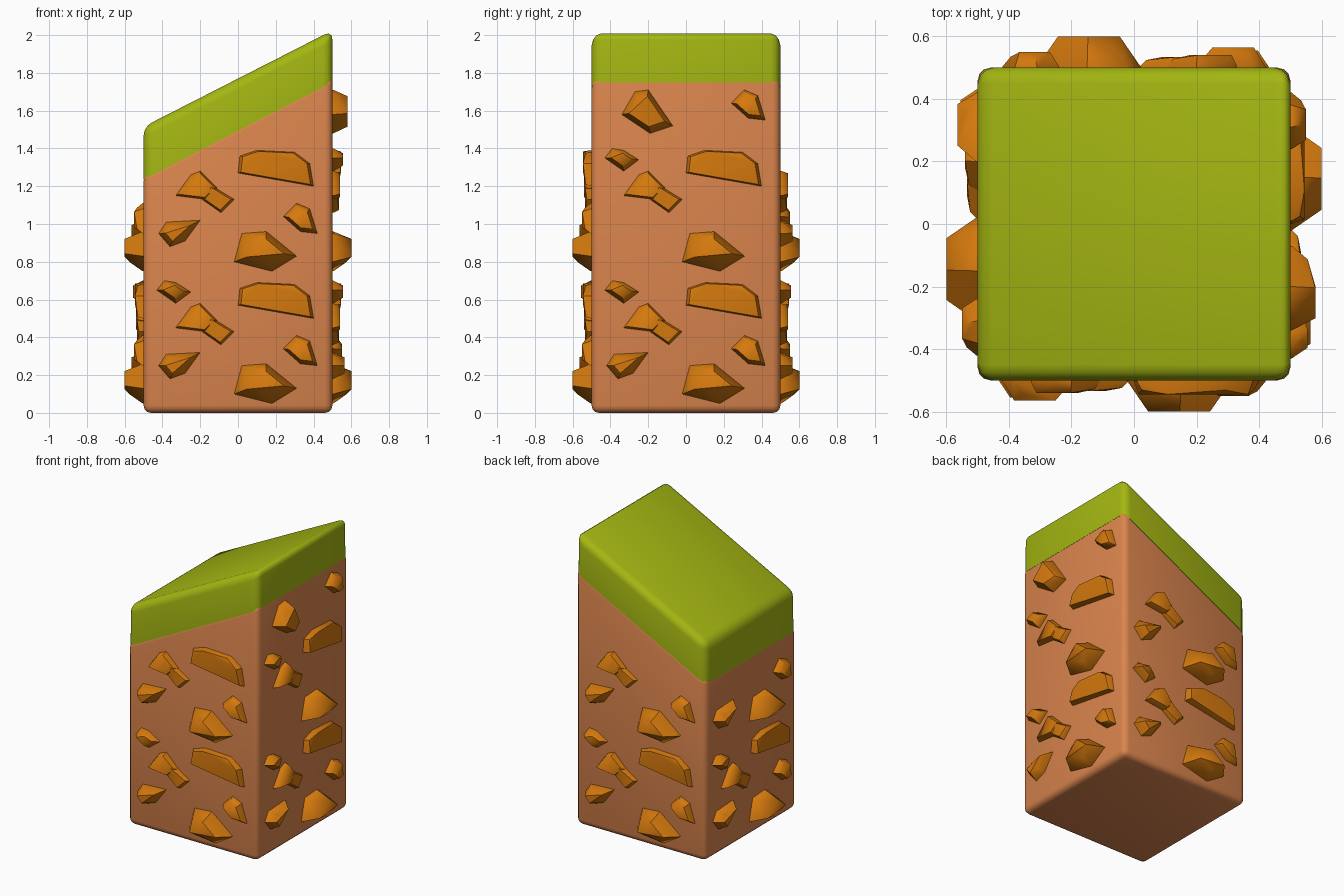
import bpy, bmesh, math
from mathutils import Matrix, Vector

if "Cube" in bpy.data.objects:
    bpy.data.objects.remove(bpy.data.objects["Cube"])


def material(name, rgb):
    m = bpy.data.materials.new(name)
    m.diffuse_color = (*rgb, 1)
    m.use_nodes = True
    m.node_tree.nodes["Principled BSDF"].inputs["Base Color"].default_value = m.diffuse_color
    return m


DIRT = material("dirt brown", (0.71, 0.235, 0.075))
GRASS = material("grass green", (0.37, 0.47, 0.006))
ROCK = material("stone orange", (0.66, 0.19, 0.004))


def finish(name, bm, mat, angle):
    bmesh.ops.recalc_face_normals(bm, faces=bm.faces)
    me = bpy.data.meshes.new(name)
    bm.to_mesh(me)
    bm.free()
    me.materials.append(mat)
    ob = bpy.data.objects.new(name, me)
    bpy.context.collection.objects.link(ob)
    bpy.ops.object.select_all(action='DESELECT')
    ob.select_set(True)
    bpy.context.view_layer.objects.active = ob
    bpy.ops.object.shade_smooth_by_angle(angle=math.radians(angle))
    return ob


def wedge_block(name, mat, left, right, bevel, keep_bottom_sharp):
    """Unit-wide block; left and right give (bottom, top) heights at x = -0.5 and 0.5."""
    bm = bmesh.new()
    bmesh.ops.create_cube(bm, size=1)
    low = [v for v in bm.verts if v.co.z < 0]
    for v in bm.verts:
        v.co.z = (left if v.co.x < 0 else right)[0 if v in low else 1]
    edges = [e for e in bm.edges
             if not (keep_bottom_sharp and all(v in low for v in e.verts))]
    bmesh.ops.bevel(bm, geom=edges, offset=bevel, offset_type='OFFSET',
                    segments=3, profile=0.5, affect='EDGES')
    return finish(name, bm, mat, 50)


# Dirt body and the sloping grass slab on top of it
wedge_block("dirt_body", DIRT, (0, 1.265), (0, 1.785), 0.04, False)
wedge_block("grass_top", GRASS, (1.235, 1.515), (1.75, 2.025), 0.05, True)


def stone(bm, turn, dz, depth, inset, outline):
    """Faceted stone: outline on the wall, smaller uneven outline raised in front of it."""
    ring = [Vector(p) for p in outline]
    mid = sum(ring, Vector((0, 0))) / len(ring)
    pts = [(p.x, p.y, -0.02) for p in ring] + [(p.x, p.y, 0.005) for p in ring]
    for i, p in enumerate(ring):
        q = mid.lerp(p, inset)
        pts.append((q.x, q.y, depth * (0.7 if i % 2 else 1)))
    verts = [bm.verts.new(turn @ Vector((u, -0.5 - d, v + dz))) for u, v, d in pts]
    res = bmesh.ops.convex_hull(bm, input=verts)
    junk = {g for g in res["geom_interior"] + res["geom_unused"]
            if isinstance(g, bmesh.types.BMVert)}
    bmesh.ops.delete(bm, geom=list(junk), context='VERTS')


# Stone kinds: each places itself on a wall, raised by dz
def wide(bm, t, dz):
    stone(bm, t, dz, .10, .6, [(-.02, .10), (.02, .25), (.15, .26), (.22, .19), (.31, .13), (.18, .05)])


def pointed(bm, t, dz):
    stone(bm, t, dz, .065, .6, [(-.42, .25), (-.38, .31), (-.20, .32), (-.28, .21), (-.36, .18)])


def shard(bm, t, dz):
    stone(bm, t, dz, .05, .7, [(.24, .34), (.31, .41), (.38, .38), (.42, .25), (.33, .26)])


def knob(bm, t, dz):
    stone(bm, t, dz, .04, .85, [(-.33, .45), (-.25, .56), (-.20, .58), (-.11, .49), (-.17, .43)])
    stone(bm, t, dz, .035, .8, [(-.15, .51), (-.02, .43), (-.09, .36), (-.19, .43)])


def bar(bm, t, dz):
    stone(bm, t, dz, .045, .92, [(0, .57), (.01, .66), (.10, .69), (.30, .68), (.38, .62), (.40, .50)])


def pebble(bm, t, dz):
    stone(bm, t, dz, .055, .6, [(-.43, .65), (-.39, .70), (-.33, .69), (-.25, .64), (-.33, .58)])


def boulder(bm, t, dz):
    stone(bm, t, dz, .08, .7, [(-.34, .58), (-.27, .70), (-.20, .71), (-.07, .52), (-.19, .48)])


# Every wall has the full lower row; the upper row is cut short under the slope
LOWER = [wide, pointed, shard, knob, bar, pebble]
UPPER = {
    "front": [wide, pointed, shard, knob, bar],
    "right": [wide, knob, bar, pebble],
    "back": [wide, pointed, shard, knob],
    "left": [wide, pointed, shard],
}
for quarter, (side, upper) in enumerate(UPPER.items()):
    turn = Matrix.Rotation(quarter * math.pi / 2, 3, 'Z')
    bm = bmesh.new()
    for kind in LOWER:
        kind(bm, turn, 0)
    for kind in upper:
        kind(bm, turn, 0.7)
    if side == "right":  # tallest wall has two more stones near the top
        boulder(bm, turn, 1.0)
        shard(bm, turn, 1.3)
    finish(side + "_stones", bm, ROCK, 35)
